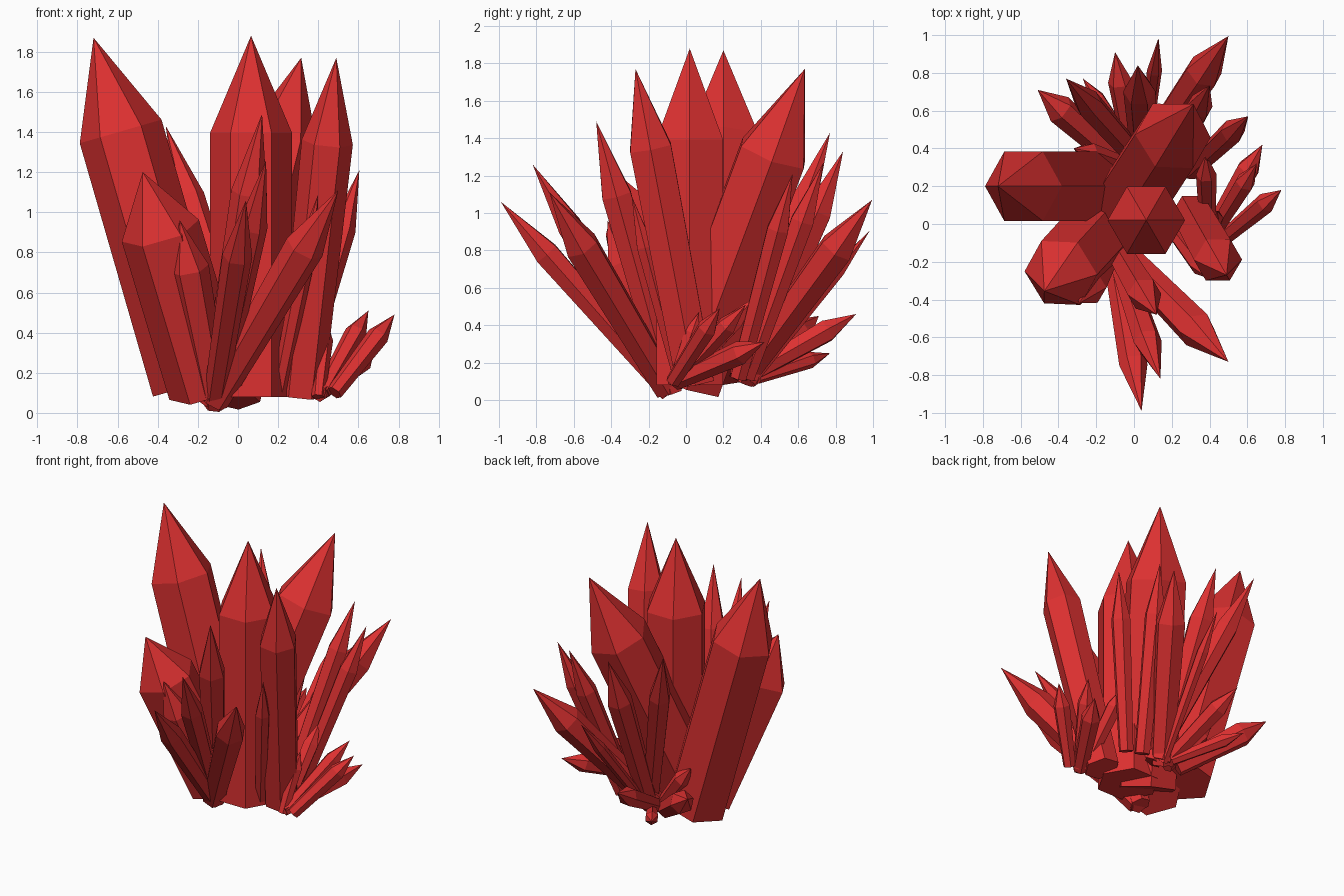
import bpy, bmesh, math
from mathutils import Vector

red = bpy.data.materials.new("red_crystal")
red.diffuse_color = (0.72, 0.03, 0.03, 1)


def crystal(name, base, tip, r, taper=1.0, shoulder=0.73):
    """Six-sided prism with a flat foot and a pointed end."""
    base, tip = Vector(base), Vector(tip)
    axis = tip - base
    turn = Vector((0, 0, 1)).rotation_difference(axis.normalized())
    bm = bmesh.new()

    def ring(center, radius):
        return [bm.verts.new(center + turn @ Vector((radius * math.cos(i * math.pi / 3),
                                                     radius * math.sin(i * math.pi / 3), 0)))
                for i in range(6)]

    low, high = ring(base, r * taper), ring(base + axis * shoulder, r)
    point = bm.verts.new(tip)
    bm.faces.new(low[::-1])
    for i in range(6):
        j = (i + 1) % 6
        bm.faces.new((low[i], low[j], high[j], high[i]))
        bm.faces.new((high[i], high[j], point))
    mesh = bpy.data.meshes.new(name)
    bm.to_mesh(mesh)
    bm.free()
    mesh.materials.append(red)
    bpy.context.collection.objects.link(bpy.data.objects.new(name, mesh))


# Main large crystals
crystal("center_crystal", (0.065, 0.02, 0.08), (0.065, 0.02, 1.88), 0.205)
crystal("left_crystal", (-0.22, 0.2, 0.14), (-0.72, 0.2, 1.87), 0.212)
crystal("back_crystal", (-0.09, 0.01, 0.1), (0.315, 0.635, 1.77), 0.205)
crystal("right_crystal", (0.31, 0.05, 0.09), (0.49, -0.27, 1.77), 0.128, 0.9, 0.75)
crystal("front_left_crystal", (-0.15, 0.0, 0.12), (-0.475, -0.355, 1.2), 0.2)

# Spray of thinner crystals leaning to the front
front = [((-0.12, -0.09, 0.04), (0.04, -0.99, 1.06), 0.075),
         ((-0.11, -0.09, 0.04), (0.14, -0.82, 1.26), 0.075),
         ((-0.12, -0.08, 0.04), (0.12, -0.48, 1.49), 0.09),
         ((-0.12, -0.1, 0.06), (0.50, -0.73, 1.11), 0.10),
         ((-0.12, -0.1, 0.08), (-0.29, -0.42, 0.96), 0.10),
         ((0.2, -0.03, 0.1), (0.40, -0.29, 1.09), 0.05)]

# Spray leaning to the back
back = [((0.08, 0.28, 0.12), (-0.36, 0.77, 1.43), 0.075),
        ((0.05, 0.33, 0.12), (0.02, 0.84, 1.33), 0.085),
        ((0.02, 0.3, 0.12), (0.50, 0.995, 1.07), 0.10),
        ((0.05, 0.35, 0.1), (0.13, 0.985, 0.91), 0.04),
        ((0.30, 0.28, 0.12), (0.605, 0.57, 1.21), 0.065),
        ((0.20, 0.32, 0.12), (0.40, 0.735, 1.27), 0.07),
        ((-0.08, 0.33, 0.12), (-0.51, 0.71, 0.45), 0.08),
        ((0.0, 0.33, 0.13), (-0.10, 0.91, 0.46), 0.065),
        ((0.0, 0.38, 0.12), (-0.27, 0.77, 0.25), 0.045),
        ((-0.02, 0.3, 0.12), (-0.32, 0.4, 0.5), 0.06)]

# Small cluster on the right side
side = [((0.40, -0.06, 0.1), (0.68, 0.42, 0.31), 0.065),
        ((0.42, -0.05, 0.1), (0.65, 0.32, 0.51), 0.055),
        ((0.48, -0.07, 0.1), (0.78, 0.18, 0.49), 0.055),
        ((0.39, -0.03, 0.1), (0.38, 0.37, 0.55), 0.055),
        ((0.40, -0.07, 0.08), (0.44, 0.07, 0.47), 0.045)]

for label, group in (("front", front), ("back", back), ("side", side)):
    for n, (base, tip, r) in enumerate(group, 1):
        crystal(f"{label}_shard_{n}", base, tip, r, 0.75)
